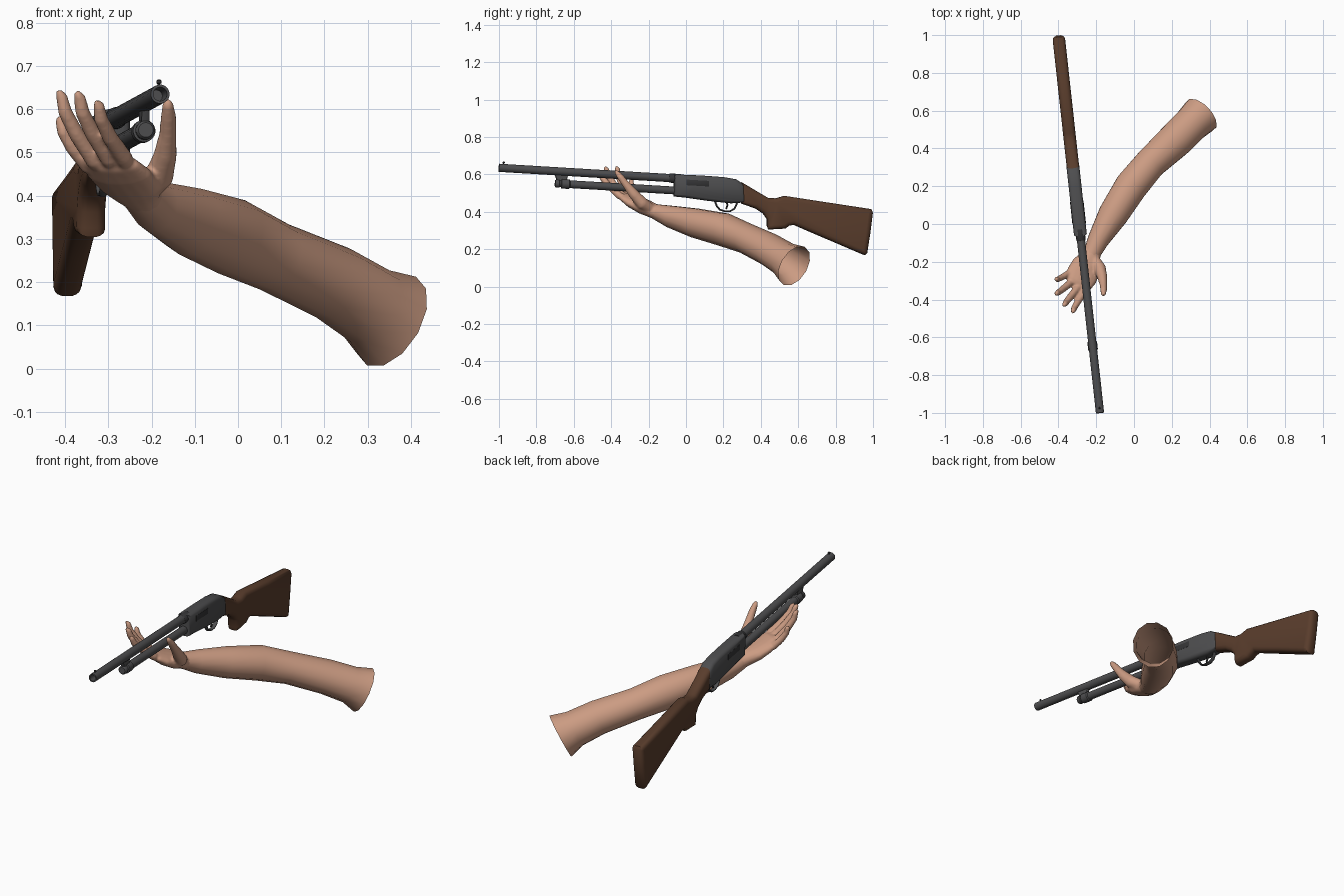
import bpy, bmesh, math
from mathutils import Vector, Matrix

def material(name, rgb):
    m = bpy.data.materials.new(name)
    m.diffuse_color = (*rgb, 1)
    return m

SKIN = material("skin", (0.60, 0.33, 0.225))
STEEL = material("gunmetal", (0.075, 0.075, 0.078))
DARK = material("dark steel", (0.035, 0.035, 0.037))
WOOD = material("walnut", (0.10, 0.046, 0.025))

# the gun is drawn in its own side plane (x = 0), then turned into place
GUN = Matrix.Translation((-0.29, 0, 0)) @ Matrix.Rotation(math.atan(0.11), 4, 'Z') @ Matrix.Scale(1.006, 4, (0, 1, 0))

def finish(bm, name, mat, matrix=None, angle=40):
    bmesh.ops.recalc_face_normals(bm, faces=bm.faces)
    if matrix:
        bm.transform(matrix)
    me = bpy.data.meshes.new(name)
    bm.to_mesh(me)
    bm.free()
    me.materials.append(mat)
    ob = bpy.data.objects.new(name, me)
    bpy.context.collection.objects.link(ob)
    bpy.ops.object.select_all(action='DESELECT')
    ob.select_set(True)
    bpy.context.view_layer.objects.active = ob
    bpy.ops.object.shade_smooth_by_angle(angle=math.radians(angle))
    return ob

def bridge(bm, rings, cap_start=True, cap_end=True):
    for a, b in zip(rings, rings[1:]):
        for i in range(len(a)):
            j = (i + 1) % len(a)
            bm.faces.new((a[i], a[j], b[j], b[i]))
    if cap_start:
        bm.faces.new(rings[0])
    if cap_end:
        bm.faces.new(rings[-1])

def loft(bm, stations, n, hint=None, cap_end=True):
    """Skin elliptical rings given as (centre, half width, half height)."""
    cs = [Vector(s[0]) for s in stations]
    rings = []
    for k, (c, hw, hh) in enumerate(stations):
        t = (cs[min(k + 1, len(cs) - 1)] - cs[max(k - 1, 0)]).normalized()
        side = Vector(hint) if hint else t.cross(Vector((0, 0, 1)))
        side = (side - t * side.dot(t)).normalized()
        up = side.cross(t)
        rings.append([bm.verts.new(cs[k] + side * hw * math.cos(a) + up * hh * math.sin(a))
                      for a in (2 * math.pi * (i + 0.5) / n for i in range(n))])
    bridge(bm, rings, True, cap_end)

def lathe(name, p0, p1, profile, n=20, mat=STEEL):
    """Turn a (distance, radius) profile around the line p0-p1."""
    p0, p1 = Vector(p0), Vector(p1)
    t = (p1 - p0).normalized()
    u = t.orthogonal().normalized()
    v = t.cross(u)
    bm = bmesh.new()
    bridge(bm, [[bm.verts.new(p0 + t * d + (u * math.cos(a) + v * math.sin(a)) * r)
                 for a in (2 * math.pi * i / n for i in range(n))] for d, r in profile])
    return finish(bm, name, mat, GUN)

def slab(name, pts, half, steps, mat):
    """Side outline given thickness, with rounded-over sides."""
    core = half - sum(d for _, d in steps)
    bm = bmesh.new()
    rings = [[bm.verts.new((x, y, z)) for y, z in pts] for x in (-core, core)]
    bridge(bm, rings)
    bmesh.ops.recalc_face_normals(bm, faces=bm.faces)
    sides = [f for f in bm.faces if abs(f.normal.x) > 0.9]
    for thick, depth in steps:
        bmesh.ops.inset_individual(bm, faces=sides, thickness=thick, depth=depth)
    return finish(bm, name, mat, GUN, 48)

def bore(y, drop=0):
    return (0, y, 0.635 - 0.06 * (y + 1) - drop)

# barrel with an open muzzle, bead sight, magazine tube and clamp
lathe("barrel", bore(-1), bore(0), [(0.08, 0.014), (0, 0.016), (0, 0.022), (0.96, 0.022)])
lathe("sight_post", (0, -0.975, 0.65), (0, -0.975, 0.67),
      [(0, 0.004), (0.008, 0.003), (0.010, 0.006), (0.016, 0.006), (0.019, 0.003)], 10, DARK)
lathe("magazine_tube", bore(-0.64, 0.065), bore(0, 0.065), [(0, 0.021), (0.62, 0.021)])
lathe("magazine_cap", bore(-0.70, 0.065), bore(-0.6, 0.065),
      [(0, 0.017), (0.006, 0.022), (0.022, 0.022), (0.024, 0.019), (0.032, 0.019), (0.034, 0.026),
       (0.075, 0.026), (0.08, 0.021)])
slab("barrel_lug", [(-0.705, 0.605), (-0.63, 0.60), (-0.64, 0.56), (-0.69, 0.565)], 0.009,
     [(0.003, 0.003)], STEEL)
lathe("barrel_ring", bore(-0.09), bore(0), [(0, 0.022), (0.004, 0.025), (0.06, 0.025)], 20, DARK)

# receiver, ejection port, loading port
slab("receiver", [(-0.065, 0.60), (0.08, 0.594), (0.20, 0.585), (0.265, 0.574), (0.31, 0.545),
                  (0.315, 0.45), (0.24, 0.445), (0.12, 0.458), (0.0, 0.475), (-0.065, 0.482)],
     0.034, [(0.004, 0.010), (0.010, 0.007)], STEEL)
slab("ejection_port", [(0.0, 0.572), (0.12, 0.565), (0.12, 0.535), (0.0, 0.542)], 0.036,
     [(0.002, 0.001)], DARK)

# trigger guard and trigger
bm = bmesh.new()
loft(bm, [((0, y, z), 0.011, 0.005) for y, z in
          [(0.155, 0.455), (0.165, 0.43), (0.18, 0.412), (0.205, 0.403), (0.235, 0.403),
           (0.258, 0.415), (0.268, 0.435), (0.275, 0.455)]], 8, (1, 0, 0))
finish(bm, "trigger_guard", STEEL, GUN)
bm = bmesh.new()
loft(bm, [((0, y, z), 0.005, 0.005) for y, z in
          [(0.215, 0.455), (0.222, 0.435), (0.214, 0.415)]], 8, (1, 0, 0))
finish(bm, "trigger", DARK, GUN)

# wooden stock with pistol grip
slab("stock", [(0.295, 0.558), (0.33, 0.538), (0.39, 0.502), (0.44, 0.473), (0.48, 0.472),
               (0.525, 0.485), (0.76, 0.449), (0.99, 0.414), (0.998, 0.395), (0.985, 0.29),
               (0.968, 0.18), (0.955, 0.168), (0.93, 0.178), (0.75, 0.255), (0.575, 0.33),
               (0.55, 0.325), (0.53, 0.31), (0.44, 0.305), (0.433, 0.325), (0.432, 0.362),
               (0.41, 0.392), (0.37, 0.418), (0.295, 0.444)],
     0.033, [(0.004, 0.010), (0.007, 0.007), (0.012, 0.004)], WOOD)

# bare arm, open at the shoulder end
bm = bmesh.new()
loft(bm, [((-0.245, -0.205, 0.415), 0.045, 0.033), ((-0.225, -0.16, 0.40), 0.046, 0.042),
          ((-0.19, -0.085, 0.375), 0.058, 0.060), ((-0.11, 0.05, 0.34), 0.082, 0.080),
          ((-0.015, 0.20, 0.305), 0.090, 0.090), ((0.085, 0.32, 0.258), 0.086, 0.082),
          ((0.22, 0.445, 0.198), 0.097, 0.088), ((0.305, 0.53, 0.145), 0.098, 0.094),
          ((0.355, 0.578, 0.11), 0.107, 0.119)], 12, cap_end=False)
finish(bm, "arm", SKIN)

# hand: palm, four fingers and thumb fused together
bm = bmesh.new()
loft(bm, [((-0.215, -0.135, 0.392), 0.045, 0.042), ((-0.228, -0.17, 0.403), 0.052, 0.040),
          ((-0.25, -0.22, 0.425), 0.080, 0.040), ((-0.277, -0.275, 0.453), 0.086, 0.034),
          ((-0.296, -0.315, 0.478), 0.074, 0.026), ((-0.303, -0.33, 0.488), 0.055, 0.014)],
     16, (0.80, -0.6, 0.0))
fingers = [((-0.262, -0.355, 0.485), (-0.325, -0.465, 0.615), 0.0185),   # index
           ((-0.298, -0.338, 0.485), (-0.370, -0.430, 0.635), 0.019),
           ((-0.332, -0.308, 0.480), (-0.412, -0.370, 0.638), 0.0185),
           ((-0.347, -0.262, 0.468), (-0.413, -0.293, 0.580), 0.017)]    # little
for base, tip, r in fingers:
    a, b = Vector(base), Vector(tip)
    root = a + (Vector((-0.265, -0.25, 0.44)) - a) * 0.3
    bend = Vector((-0.008, -0.008, -0.004))
    loft(bm, [(root, r, r), (a, r * 1.1, r * 1.1), (a.lerp(b, 0.42) + bend, r, r),
              (a.lerp(b, 0.75) + bend, r * 0.9, r * 0.9), (a.lerp(b, 0.95), r * 0.75, r * 0.75),
              (a.lerp(b, 1.04), r * 0.35, r * 0.35)], 12, (0.8, -0.6, 0))
loft(bm, [((-0.21, -0.19, 0.415), 0.030, 0.030), ((-0.182, -0.235, 0.445), 0.034, 0.034),
          ((-0.168, -0.28, 0.495), 0.027, 0.028), ((-0.162, -0.32, 0.545), 0.020, 0.021),
          ((-0.161, -0.35, 0.585), 0.018, 0.018), ((-0.162, -0.372, 0.612), 0.013, 0.013),
          ((-0.163, -0.378, 0.622), 0.006, 0.006)], 12, (1, 0, 0))
hand = finish(bm, "hand", SKIN)
remesh = hand.modifiers.new("fuse", 'REMESH')
remesh.mode = 'VOXEL'
remesh.voxel_size = 0.006
remesh.use_smooth_shade = True
soften = hand.modifiers.new("soften", 'SMOOTH')
soften.factor = 0.5
soften.iterations = 5
